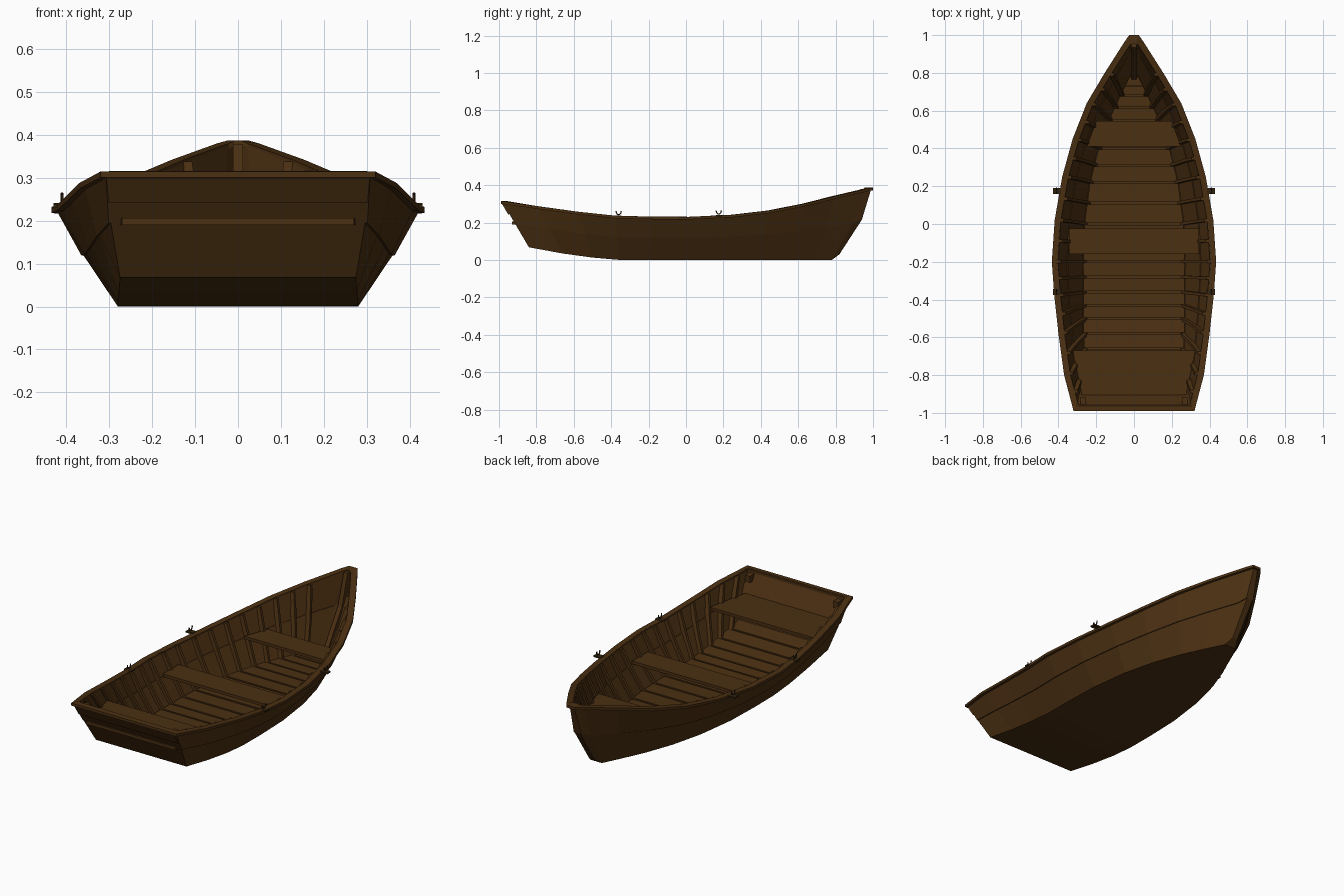
import bpy, bmesh, math
from mathutils import Vector

default = bpy.data.objects.get("Cube")
if default:
    bpy.data.objects.remove(default, do_unlink=True)


def material(name, colour):
    mat = bpy.data.materials.new(name)
    mat.use_nodes = True
    mat.diffuse_color = colour
    mat.node_tree.nodes["Principled BSDF"].inputs["Base Color"].default_value = colour
    return mat


WOOD = material("brown wood", (0.07, 0.029, 0.006, 1))
IRON = material("dark iron", (0.035, 0.018, 0.005, 1))


def add_mesh(name, verts, faces, mat=WOOD, fix_normals=True):
    mesh = bpy.data.meshes.new(name)
    mesh.from_pydata([tuple(v) for v in verts], [], faces)
    if fix_normals:
        bm = bmesh.new()
        bm.from_mesh(mesh)
        bmesh.ops.recalc_face_normals(bm, faces=bm.faces)
        bm.to_mesh(mesh)
        bm.free()
    mesh.materials.append(mat)
    obj = bpy.data.objects.new(name, mesh)
    bpy.context.collection.objects.link(obj)
    return obj


def prism(name, loop, shift, mat=WOOD):
    """Solid made by moving a polygon along a vector."""
    n = len(loop)
    verts = [Vector(p) for p in loop] + [Vector(p) + Vector(shift) for p in loop]
    faces = [tuple(range(n)), tuple(range(2 * n - 1, n - 1, -1))]
    faces += [(i, (i + 1) % n, n + (i + 1) % n, n + i) for i in range(n)]
    return add_mesh(name, verts, faces, mat)


def mirror_x(obj):
    obj.modifiers.new("mirror", "MIRROR").use_axis[0] = True
    return obj


def box(name, x, y, z, w, d, h, mat=WOOD):
    loop = [(x - w / 2, y - d / 2, z), (x + w / 2, y - d / 2, z),
            (x + w / 2, y + d / 2, z), (x - w / 2, y + d / 2, z)]
    return prism(name, loop, (0, 0, h), mat)


# Left rim line and bottom edge line, stern to bow
RIM = [Vector(p) for p in [
    (.32, -.99, .315), (.37, -.8, .288), (.4, -.58, .258), (.422, -.38, .237),
    (.435, -.2, .232), (.42, .02, .231), (.38, .25, .242), (.325, .45, .265),
    (.25, .64, .302), (.155, .8, .342), (.05, .965, .38), (.025, 1, .387)]]
CHINE = [Vector(p) for p in [
    (.275, -.84, .068), (.277, -.66, .035), (.28, -.5, .013), (.28, -.36, .001),
    (.28, -.2, 0), (.274, 0, 0), (.245, .22, 0), (.2, .4, 0),
    (.145, .55, 0), (.085, .68, 0), (.035, .78, 0), (.015, .82, .03)]]
LAST = len(RIM) - 1


def section(t):
    """Left half of the hull at station t: top, upper plank, lower plank, bottom."""
    i = min(int(t), LAST - 1)
    rim = RIM[i].lerp(RIM[i + 1], t - i)
    low = CHINE[i].lerp(CHINE[i + 1], t - i)
    top = Vector((rim.x - .012, rim.y * .99, rim.z - .008))
    mid = low.lerp(top, .53) + Vector((.004, .03 * (t / LAST) ** 4, 0))
    return [top, mid + Vector((.005, 0, 0)), mid, low]


def flip(p):
    return Vector((-p.x, p.y, p.z))


# Hull shell: sides, bottom, transom and blunt stem
verts, faces = [], []
for s in range(LAST + 1):
    half = section(s)
    verts += half + [flip(p) for p in reversed(half)]
for s in range(LAST):
    for j in range(7):
        a = s * 8 + j
        faces.append((a, a + 1, a + 9, a + 8))
for j in range(3):
    faces.append((j, 7 - j, 6 - j, j + 1))
    b = LAST * 8
    faces.append((b + j + 1, b + 6 - j, b + 7 - j, b + j))
hull = add_mesh("hull", verts, faces, fix_normals=False)
shell = hull.modifiers.new("thickness", "SOLIDIFY")
shell.thickness = .018
shell.offset = -1

# Flat rim running all the way round the top edge
outer = RIM + [flip(p) for p in reversed(RIM)]
count = len(outer)
verts, faces = [], []
for i, p in enumerate(outer):
    before = (p - outer[i - 1]).to_2d().normalized()
    after = (outer[(i + 1) % count] - p).to_2d().normalized()
    tangent = (before + after).normalized()
    inset = .033 / max(tangent.dot(after), .5)
    x, y = p.x - tangent.y * inset, p.y + tangent.x * inset
    side = math.copysign(1, p.x)
    x, y = side * max(x * side, .004), min(y, .955)
    thick = Vector((0, 0, .014))
    q = Vector((x, y, p.z))
    verts += [p, q, q - thick, p - thick]
    for k in range(4):
        n = (i + 1) % count
        faces.append((i * 4 + k, i * 4 + (k + 1) % 4, n * 4 + (k + 1) % 4, n * 4 + k))
add_mesh("rim", verts, faces)

# Upper transom board
top, _, mid, _ = section(0)
high, low = mid.lerp(top, .95), mid.lerp(top, .45)
prism("transom_board", [high, flip(high), flip(low), low], (0, -.006, -.003))

# Ribs inside both sides
for k in range(1, 19):
    t = k / 2
    pts = [section(t)[r] for r in (0, 2, 3)]
    wide = [p + Vector((-.012, -.008, .004)) for p in pts]
    slim = [p + Vector((-.036, -.008, .004)) for p in reversed(pts)]
    mirror_x(prism("rib", wide + slim, (0, .016, 0)))

# Floor boards laid across the bottom
for k in range(20):
    a, b = (section(t)[3] for t in (k / 2 + .03, k / 2 + .47))
    lift = Vector((-.012, 0, .018))
    a, b = a + lift, b + lift
    prism("floor_board", [a, b, flip(b), flip(a)], (0, 0, .006))

# Seats: name, rear y, front y, half widths at those ends, underside height
for name, y0, y1, w0, w1, z in [("stern_seat", -.93, -.67, .27, .325, .19),
                                ("middle_seat", -.16, -.025, .345, .345, .135),
                                ("bow_seat", .41, .545, .25, .2, .15)]:
    prism(name, [(-w0, y0, z), (w0, y0, z), (w1, y1, z), (-w1, y1, z)], (0, 0, .016))

# Stem post inside the bow
top, _, mid, low = section(LAST)
back = Vector((0, -.05, 0))
line = [Vector((-.012, p.y - .006, p.z)) for p in (top, mid, low)]
prism("stem_post", line + [p + back for p in reversed(line)], (.024, 0, 0))

# Corner knees at the transom
mirror_x(box("corner_knee", .268, -.935, .265, .03, .04, .035))

# Oarlocks: base plate, stub and forked horn on each side
for y, z in ((-.36, .236), (.175, .239)):
    mirror_x(box("oarlock_plate", .408, y, z - .006, .044, .03, .008, IRON))
    curve = bpy.data.curves.new("oarlock_horn", "CURVE")
    curve.dimensions = "3D"
    curve.bevel_depth = .0035
    curve.bevel_resolution = 1
    curve.use_fill_caps = True
    curve.materials.append(IRON)
    for side in (-1, 1):
        spline = curve.splines.new("POLY")
        spline.points.add(6)
        for k, point in enumerate(spline.points):
            angle = math.pi * k / 6
            point.co = (side * .41, y - .014 * math.cos(angle),
                        z + .026 - .02 * math.sin(angle), 1)
    bpy.context.collection.objects.link(bpy.data.objects.new("oarlock_horn", curve))
